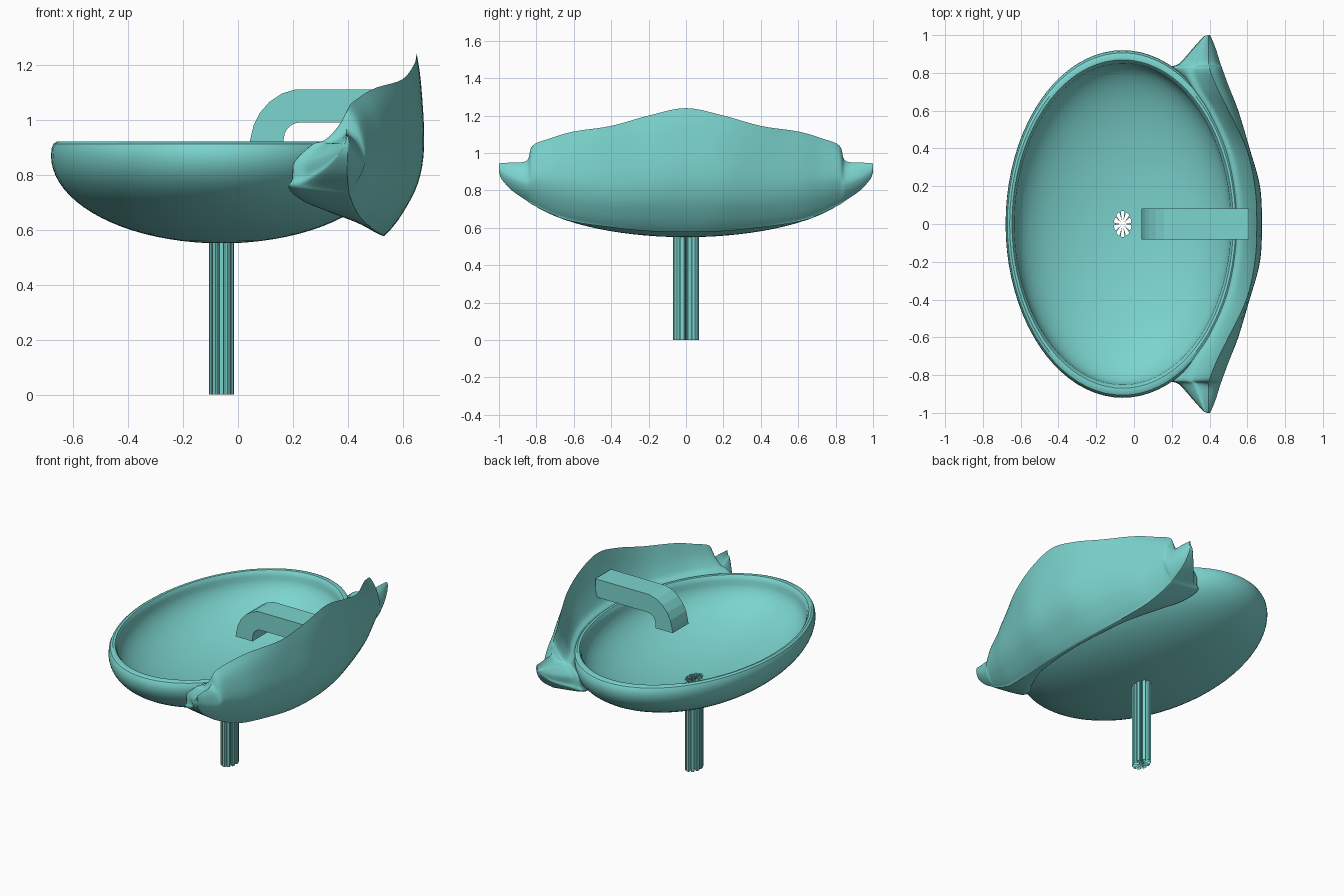
import bpy, bmesh, math
from mathutils import Vector

if "Cube" in bpy.data.objects:
    bpy.data.objects.remove(bpy.data.objects["Cube"])

mat = bpy.data.materials.new("teal ceramic")
mat.diffuse_color = (0.20, 0.66, 0.62, 1)
mat.use_nodes = True
mat.node_tree.nodes["Principled BSDF"].inputs["Base Color"].default_value = mat.diffuse_color

CX, RX, RY = -0.06, 0.62, 0.92      # basin centre and half sizes
SEG = 80


def build(name, rows, close_u=False, close_v=True, caps=False, smooth=35):
    """Mesh from a grid of points: rows[u][v]."""
    bm = bmesh.new()
    grid = [[bm.verts.new(p) for p in row] for row in rows]
    nu, nv = len(grid), len(grid[0])
    for u in range(nu if close_u else nu - 1):
        for v in range(nv if close_v else nv - 1):
            a, b = grid[u], grid[(u + 1) % nu]
            w = (v + 1) % nv
            bm.faces.new((a[v], a[w], b[w], b[v]))
    if caps:
        bm.faces.new(grid[0])
        bm.faces.new(grid[-1])
    bmesh.ops.recalc_face_normals(bm, faces=bm.faces)
    me = bpy.data.meshes.new(name)
    bm.to_mesh(me)
    bm.free()
    me.materials.append(mat)
    ob = bpy.data.objects.new(name, me)
    bpy.context.collection.objects.link(ob)
    if smooth:
        bpy.ops.object.select_all(action='DESELECT')
        ob.select_set(True)
        bpy.context.view_layer.objects.active = ob
        bpy.ops.object.shade_smooth_by_angle(angle=math.radians(smooth))
    return ob


def ring(r, z, star=False):
    """Elliptical ring; star gives ten petal-shaped lobes for the drain."""
    pts = []
    for j in range(SEG):
        k = j % 8
        f = r * ({0: 0.25, 1: 0.9, 7: 0.9}.get(k, 1) if star else 1)
        a = 2 * math.pi * j / SEG
        pts.append((CX + RX * f * math.cos(a), RY * f * math.sin(a), z))
    return pts


def spline(pts, n):
    """Catmull-Rom curve through the points."""
    out = []
    for i in range(len(pts) - 1):
        p0, p1, p2 = pts[max(i - 1, 0)], pts[i], pts[i + 1]
        p3 = pts[min(i + 2, len(pts) - 1)]
        for s in range(n):
            t = s / n
            out.append(0.5 * (2 * p1 + (p2 - p0) * t + (2 * p0 - 5 * p1 + 4 * p2 - p3) * t ** 2
                              + (3 * p1 - p0 - 3 * p2 + p3) * t ** 3))
    return out + [pts[-1]]


# basin: outer shell, rolled rim, inner bowl, drain petals
D = 0.075
rows = [ring(D, 0.551, True), ring(D * 1.1, 0.551)]
for i in range(2, 21):
    a = math.pi / 2 * i / 20
    rows.append(ring(math.sin(a), 0.87 - 0.32 * math.cos(a)))
rows += [ring(r, z) for r, z in ((0.996, 0.895), (0.985, 0.912), (0.965, 0.92), (0.945, 0.918), (0.932, 0.905))]
for i in range(20, 1, -1):
    a = math.pi / 2 * i / 20
    rows.append(ring(0.925 * math.sin(a), 0.885 - 0.285 * math.cos(a)))
rows += [ring(D * 1.1, 0.6), ring(D, 0.6, True)]
build("basin", rows, close_u=True)

# fluted drain pipe, open at both ends
build("drain_pipe", [ring(D, 0, True), ring(D, 0.56, True)], smooth=0)


# backsplash: lofted sections that wrap around the basin's right side
def basin_x(y, z):
    r2 = 1 - ((0.87 - min(z, 0.87)) / 0.32) ** 2
    q = r2 - (y / RY) ** 2
    return CX + RX * math.sqrt(q) if q > 0 else -9


def section(y, xi, xt, zt, xo, zb, xb):
    zi, zm = 0.91, (zb + zt) / 2
    w, h = xo - xb, zm - zb
    pts = [(xt, zt), (xt + 0.6 * (xo - xt), zt - 0.35 * (zt - zm)), (xo, zm)]
    pts += [(xo - a * w, zm - b * h) for a, b in ((0.14, 0.42), (0.5, 0.76), (0.84, 0.97), (1, 1))]
    for f in (0.14, 0.32, 0.65):
        z = zb + f * (zi - zb)
        pts.append((min(max(basin_x(y, z) - 0.01, xi - 0.08 * min(1, (1 - y) * 5)), xb), z))
    pts += [(xi, zi)]
    pts += [(xi + a * (xt - xi), zi + b * (zt - zi)) for a, b in ((0.35, 0.12), (0.72, 0.5))]
    pts.append((xt, zt))
    return [Vector((x, y, z)) for x, z in pts]


# y, inner base x, top x, top z, outer x, bottom z, bottom x
TABLE = [
    (0.0, .54, .65, 1.24, .677, .58, .52),
    (0.2, .525, .64, 1.20, .667, .585, .51),
    (0.4, .48, .595, 1.145, .612, .605, .48),
    (0.6, .39, .50, 1.115, .552, .635, .44),
    (0.72, .31, .44, 1.08, .505, .675, .41),
    (0.82, .27, .40, 1.04, .468, .725, .39),
    (0.85, .31, .395, .96, .457, .745, .39),
    (0.93, .345, .395, .95, .432, .80, .39),
    (0.985, .37, .395, .946, .41, .86, .395),
    (1.0, .385, .397, .945, .403, .90, .397)]
half = [section(*t) for t in TABLE]
flip = [[Vector((p.x, -p.y, p.z)) for p in s] for s in half[:0:-1]]
stations = [spline(s, 4)[:-1] for s in flip + half]
columns = [spline(list(c), 5) for c in zip(*stations)]
build("backsplash", [list(r) for r in zip(*columns)], caps=True, smooth=50)

# faucet: bent rectangular spout
outer = [(.04, .90), (.045, .93), (.057, .98), (.08, 1.025), (.115, 1.065), (.16, 1.095), (.21, 1.11), (.61, 1.11)]
inner = [(.165, .90), (.166, .93), (.17, .95), (.178, .965), (.19, .977), (.205, .986), (.225, .99), (.61, .99)]
rows = [[(a[0], -.083, a[1]), (a[0], .083, a[1]), (b[0], .083, b[1]), (b[0], -.083, b[1])]
        for a, b in zip(outer, inner)]
build("faucet", rows, caps=True, smooth=0)
